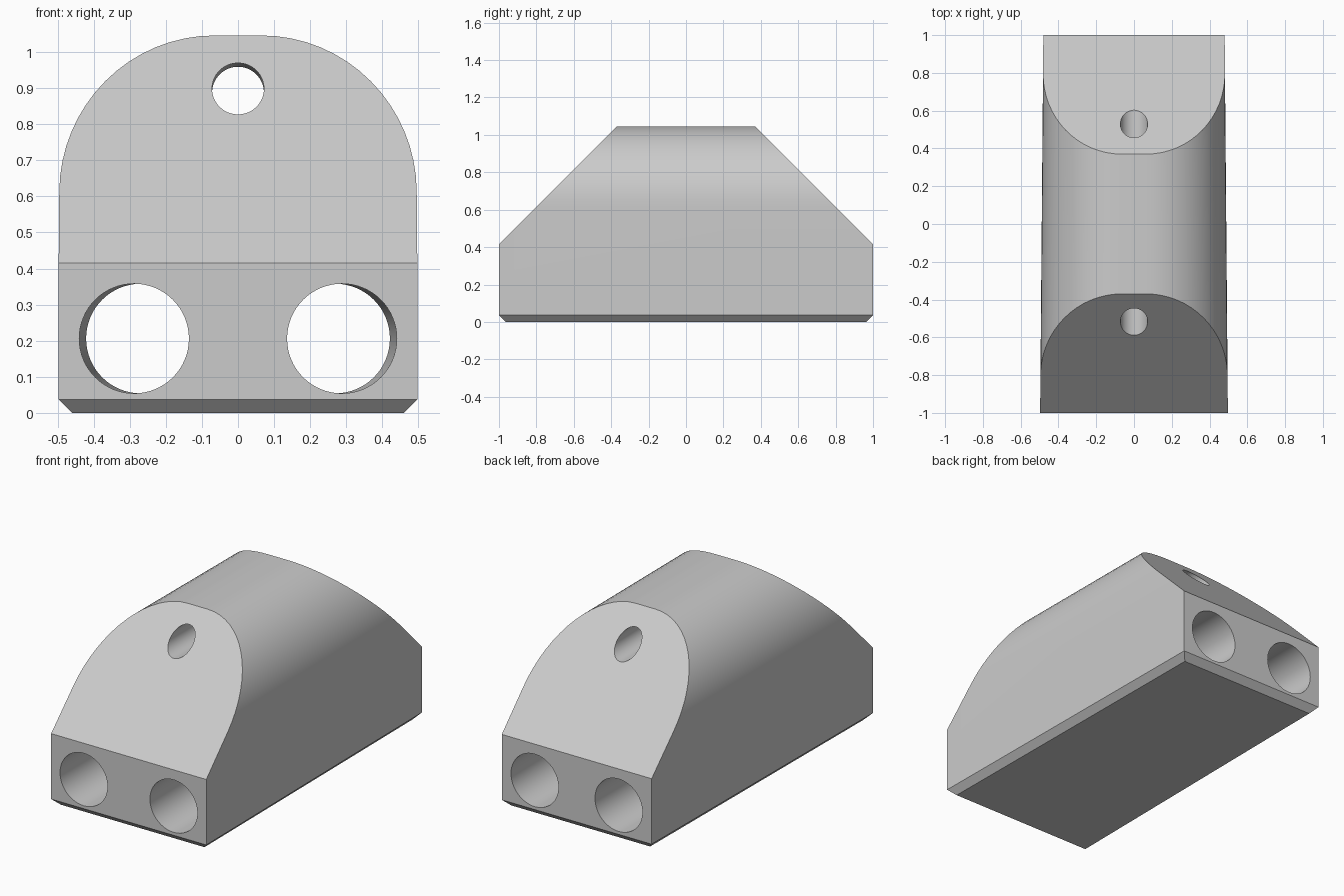
import bpy, bmesh, math
from mathutils import Vector

if "Cube" in bpy.data.objects:
    bpy.data.objects.remove(bpy.data.objects["Cube"])

FRONT, BACK = 0.497, 0.48      # half widths at the two ends
TOP, SHOULDER, R, CH = 1.046, 0.615, 0.431, 0.037


def new_object(name, bm):
    bmesh.ops.recalc_face_normals(bm, faces=bm.faces)
    mesh = bpy.data.meshes.new(name)
    bm.to_mesh(mesh)
    bm.free()
    ob = bpy.data.objects.new(name, mesh)
    bpy.context.collection.objects.link(ob)
    return ob


def loft(bm, ring_a, ring_b):
    a = [bm.verts.new(p) for p in ring_a]
    b = [bm.verts.new(p) for p in ring_b]
    n = len(a)
    for i in range(n):
        bm.faces.new((a[i], a[(i + 1) % n], b[(i + 1) % n], b[i]))
    bm.faces.new(a[::-1])
    bm.faces.new(b)


# Arched cross-section with chamfered lower corners
half = [(FRONT - CH, 0), (FRONT, CH)]
for i in range(17):
    t = math.pi / 2 * i / 16
    half.append((FRONT - R + R * math.cos(t), SHOULDER + R * math.sin(t)))
profile = half + [(-x, z) for x, z in reversed(half)]

# Block body, narrowing slightly to the back
bm = bmesh.new()
loft(bm, [(x, -1, z) for x, z in profile],
     [(x * BACK / FRONT, 1, z) for x, z in profile])

# Sloped ends and lower end chamfers
for s in (-1, 1):
    for co, no in (((0, s, 0.416), (0, s, 1)), ((0, s, CH), (0, s, -1))):
        cut = bmesh.ops.bisect_plane(
            bm, geom=bm.verts[:] + bm.edges[:] + bm.faces[:],
            plane_co=Vector(co), plane_no=Vector(no).normalized(), clear_outer=True)
        edges = [e for e in cut["geom_cut"] if isinstance(e, bmesh.types.BMEdge)]
        bmesh.ops.contextual_create(bm, geom=edges)
body = new_object("block_body", bm)


# Through holes, each slightly slanted from front to back
def drill(name, front, back, r):
    def ring(y):
        k = (y + 1) / 2
        cx, cz = [f + (b - f) * k for f, b in zip(front, back)]
        return [(cx + r * math.cos(a), y, cz + r * math.sin(a))
                for a in (2 * math.pi * i / 64 for i in range(64))]
    bm = bmesh.new()
    loft(bm, ring(-1.2), ring(1.2))
    cutter = new_object(name, bm)
    cutter.hide_render = True
    mod = body.modifiers.new(name, 'BOOLEAN')
    mod.operation, mod.solver, mod.object = 'DIFFERENCE', 'EXACT', cutter
    return cutter


cutters = [drill("left_hole", (-0.288, 0.206), (-0.269, 0.206), 0.152),
           drill("right_hole", (0.288, 0.206), (0.269, 0.206), 0.152),
           drill("top_hole", (0, 0.904), (0, 0.881), 0.072)]

# Apply the holes and remove the cutters
bpy.context.view_layer.objects.active = body
body.select_set(True)
for c in cutters:
    bpy.ops.object.modifier_apply(modifier=c.name)
for c in cutters:
    bpy.data.objects.remove(c)
bpy.ops.object.shade_smooth_by_angle(angle=math.radians(30))
